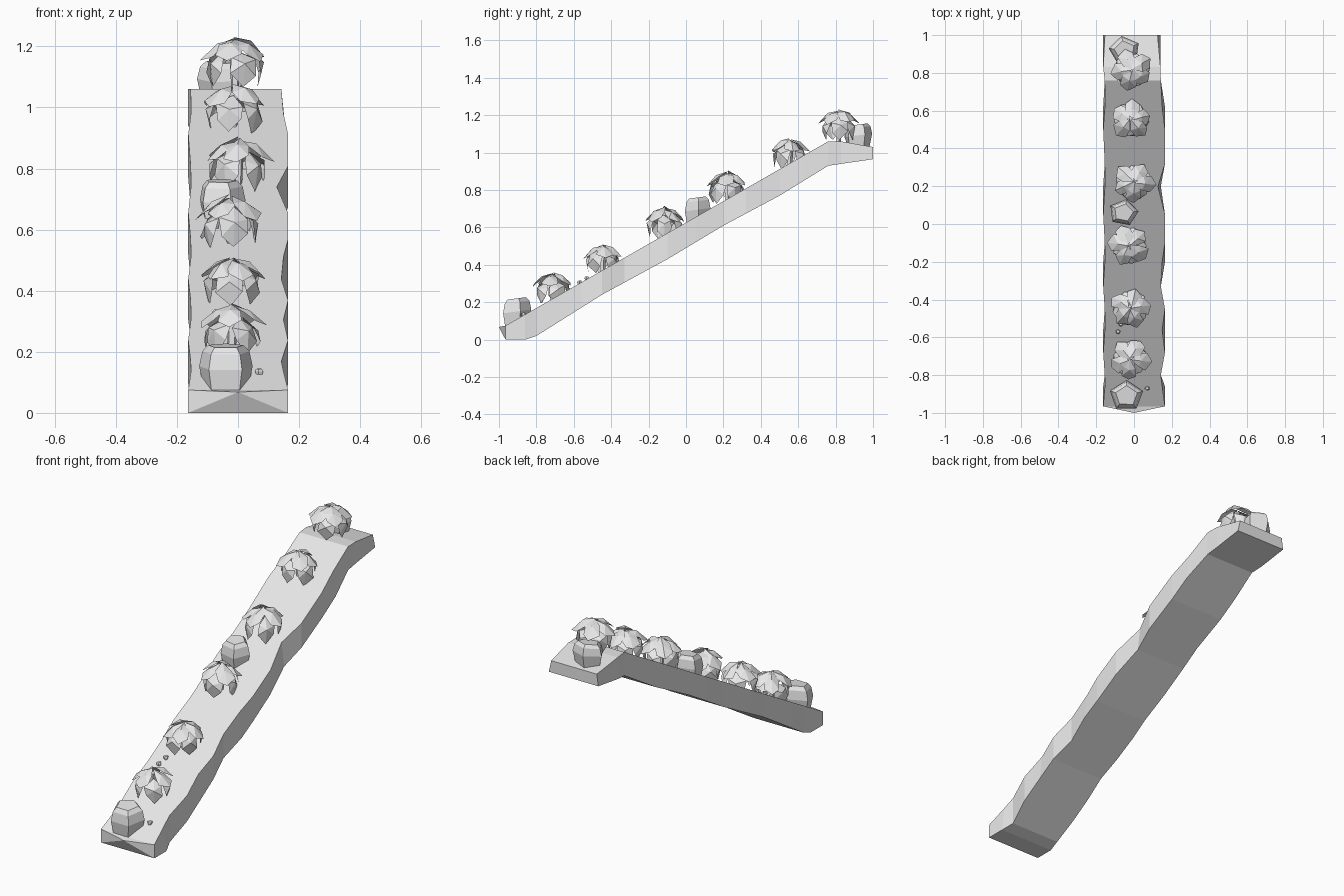
import bpy, bmesh, math, random
from mathutils import Vector, Matrix

cube = bpy.data.objects.get("Cube")
if cube:
    bpy.data.objects.remove(cube)

stone = bpy.data.materials.new("pale grey")
stone.use_nodes = True
GREY = (0.8, 0.8, 0.8, 1)
stone.diffuse_color = GREY
stone.node_tree.nodes["Principled BSDF"].inputs["Base Color"].default_value = GREY


def finish(name, bm):
    mesh = bpy.data.meshes.new(name)
    bm.to_mesh(mesh)
    bm.free()
    mesh.materials.append(stone)
    obj = bpy.data.objects.new(name, mesh)
    bpy.context.collection.objects.link(obj)
    return obj


def along(profile, y):
    """Height of a (y, z) profile at y."""
    for (y0, z0), (y1, z1) in zip(profile, profile[1:]):
        if y <= y1:
            return z0 + (z1 - z0) * (y - y0) / (y1 - y0)
    return profile[-1][1]


TOP = [(-0.965, 0.075), (0.76, 1.06), (0.83, 1.06), (1.0, 1.03)]
UNDER = [(-0.965, 0), (-0.86, 0), (-0.8, 0.02), (-0.45, 0.24), (-0.1, 0.43),
         (0.2, 0.61), (0.5, 0.77), (0.76, 0.93), (1.0, 0.965)]


# Ramp: a slab swept along y with chipped, wavy long edges
def build_ramp():
    bm = bmesh.new()
    stations = [-0.965, -0.86, -0.8, -0.68, -0.56, -0.45, -0.33, -0.2, -0.1, 0.05,
                0.2, 0.32, 0.5, 0.62, 0.76, 0.83, 1.0]
    rings = []
    for i, y in enumerate(stations):
        chip = 0.015 * (i % 3 == 1)
        left = 0.164 - 0.022 * (i % 4 == 2) if y < 0.8 else 0.14
        right = -0.163 + 0.008 * (i % 3 == 2)
        low = along(UNDER, y)
        high = along(TOP, y)
        rings.append([bm.verts.new(p) for p in (
            (right, y, low), (left, y, low),
            (left - chip, y, high), (right + chip * 0.6, y, high))])
    for a, b in zip(rings, rings[1:]):
        for k in range(4):
            n = (k + 1) % 4
            bm.faces.new((a[k], a[n], b[n], b[k]))
    bm.faces.new(rings[-1])
    # Pointed front lip
    f = rings[0]
    nose = bm.verts.new((0, -1, 0.068))
    for k in range(4):
        bm.faces.new((f[k], f[(k + 1) % 4], nose))
    bmesh.ops.recalc_face_normals(bm, faces=bm.faces)
    finish("ramp", bm)


# Rock: five-sided block that swells in the middle and narrows to a flat top
def build_rock(name, x, y, base, height, radius, turn):
    bm = bmesh.new()
    rings = []
    for level, scale in ((-0.15, 0.8), (0.5, 1.0), (0.85, 0.88), (1, 0.66)):
        ring = []
        for k in range(5):
            a = turn + k * math.tau / 5
            r = radius * scale
            ring.append(bm.verts.new((x + r * math.cos(a), y + r * 0.9 * math.sin(a),
                                      base + height * level + 0.12 * r * math.sin(a))))
        rings.append(ring)
    for a, b in zip(rings, rings[1:]):
        for k in range(5):
            n = (k + 1) % 5
            bm.faces.new((a[k], a[n], b[n], b[k]))
    bm.faces.new(rings[0])
    bm.faces.new(rings[-1])
    bmesh.ops.recalc_face_normals(bm, faces=bm.faces)
    finish(name, bm)


# Leaf: a folded plate fanned around a raised rib point, given as (out, side, up)
CROWN_LEAF = [(0.062, 0, 0.155), (0, 0, 0.172), (0.045, 0.04, 0.145),
              (0.09, 0.044, 0.112), (0.118, 0, 0.095)]
SKIRT_LEAF = [(0.098, 0, 0.085), (0.035, 0, 0.135), (0.07, 0.045, 0.1),
              (0.085, 0.043, 0.045), (0.08, 0, 0.0)]


def add_leaf(bm, shape, turn, size, rng):
    rib, root, shoulder, corner, tip = shape
    mirror = lambda p: (p[0], -p[1], p[2])
    outline = [root, shoulder, corner, tip, mirror(corner), mirror(shoulder)]
    spin = Matrix.Rotation(turn, 3, "Z")
    wobble = lambda: Vector([rng.uniform(-0.007, 0.007) for _ in range(3)])
    centre = bm.verts.new(spin @ Vector(rib) * size)
    rim = [bm.verts.new(spin @ Vector(p) * size + wobble()) for p in outline]
    for k in range(6):
        bm.faces.new((centre, rim[k], rim[(k + 1) % 6]))


def build_bush(name, x, y, top, turn, seed):
    rng = random.Random(seed)
    bm = bmesh.new()
    for k in range(5):
        a = turn + k * math.tau / 5
        add_leaf(bm, CROWN_LEAF, a + rng.uniform(-0.15, 0.15), rng.uniform(0.9, 1.0), rng)
        add_leaf(bm, SKIRT_LEAF, a + 0.6 + rng.uniform(-0.15, 0.15), rng.uniform(0.92, 1.0), rng)
    # Short stem under the leaves
    bmesh.ops.create_cone(bm, cap_ends=True, segments=5, radius1=0.012, radius2=0.02,
                          depth=0.16, matrix=Matrix.Translation((0, 0, 0.06)))
    bush = finish(name, bm)
    bush.location = (x, y, top - 0.17)


build_ramp()

ROCKS = [("lower_rock", -0.04, -0.91, 0.08, 0.14, 0.092, 0.3),
         ("middle_rock", -0.055, 0.06, 0.63, 0.13, 0.08, 0.1),
         ("upper_rock", -0.05, 0.92, 1.035, 0.115, 0.085, 0.5)]
for rock in ROCKS:
    build_rock(*rock)

BUSHES = [(-0.02, -0.715, 0.36), (-0.02, -0.445, 0.52), (-0.025, -0.115, 0.71),
          (0.0, 0.22, 0.90), (-0.015, 0.555, 1.085), (-0.01, 0.815, 1.235)]
for i, (x, y, top) in enumerate(BUSHES):
    build_bush(f"bush_{i + 1}", x, y, top, -math.pi / 2 + i * 0.45, i + 3)

# Small pebbles lying on the slope
for i, (x, y) in enumerate([(-0.085, -0.57), (-0.07, -0.53), (0.07, -0.87)]):
    build_rock(f"pebble_{i + 1}", x, y, along(TOP, y), 0.015, 0.014, i)
